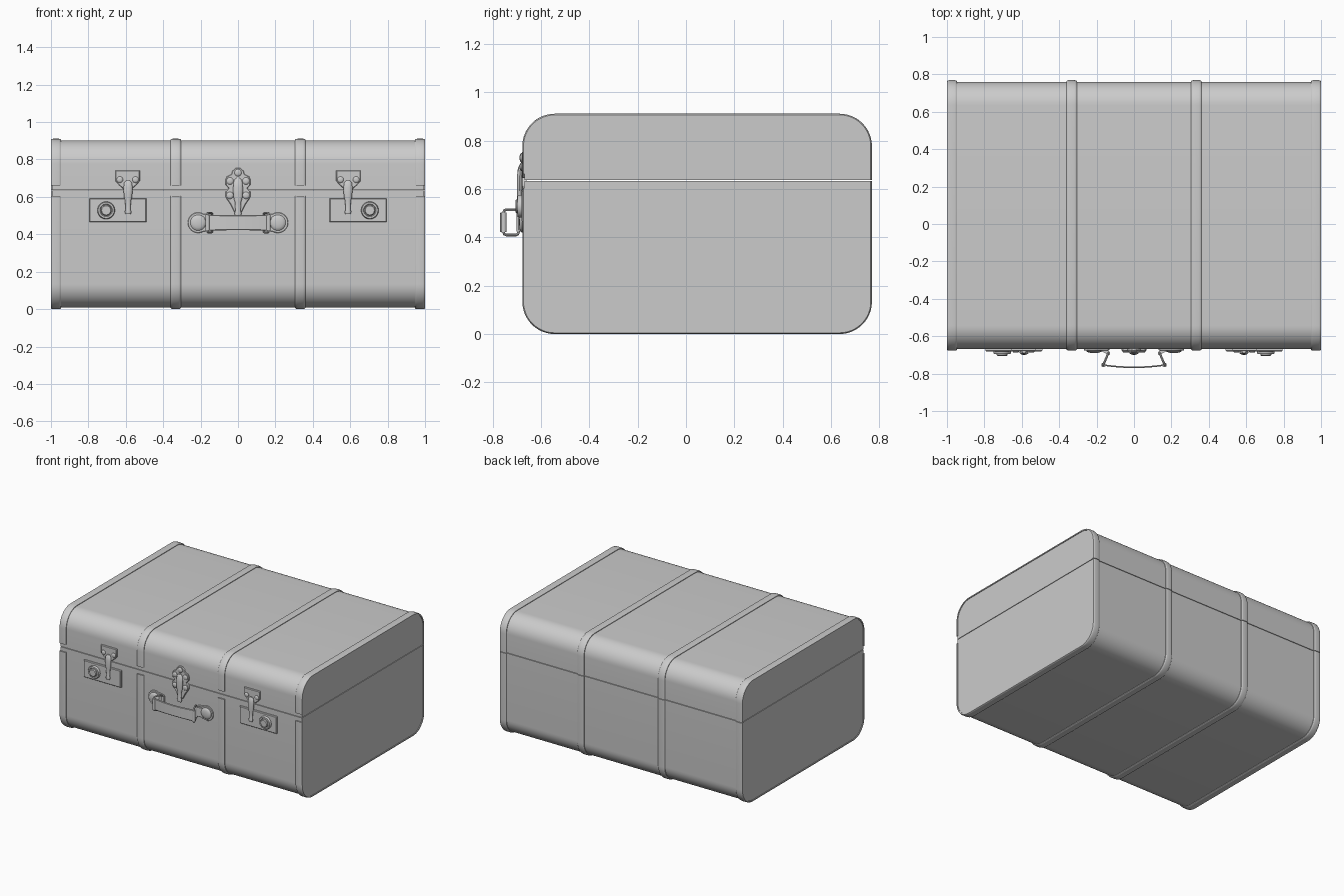
import bpy, bmesh, math
from mathutils import Vector

if "Cube" in bpy.data.objects:
    bpy.data.objects.remove(bpy.data.objects["Cube"])

Y0, Y1, Z0, Z1, R = -0.668, 0.76, 0.009, 0.902, 0.125   # body shell limits
SEAM = 0.635


def loft(name, rings, loop=False):
    """Skin closed rings of points; cap the ends unless the rings form a loop."""
    bm = bmesh.new()
    vs = [[bm.verts.new(p) for p in r] for r in rings]
    n, m = len(vs[0]), len(vs)
    for i in range(m if loop else m - 1):
        a, b = vs[i], vs[(i + 1) % m]
        for j in range(n):
            k = (j + 1) % n
            bm.faces.new((a[j], a[k], b[k], b[j]))
    if not loop:
        bm.faces.new(vs[0])
        bm.faces.new(vs[-1])
    bmesh.ops.recalc_face_normals(bm, faces=bm.faces)
    me = bpy.data.meshes.new(name)
    bm.to_mesh(me)
    bm.free()
    ob = bpy.data.objects.new(name, me)
    bpy.context.collection.objects.link(ob)
    return ob


def shell_path(lid, z_front, z_back):
    """Front-to-back path (y, z, normal y, normal z) over the lid or under the base."""
    s = 1 if lid else -1
    zc = Z1 - R if lid else Z0 + R
    pts = [(Y0, z_front, -1, 0)]
    for yc, start in ((Y0 + R, 180), (Y1 - R, 90)):
        for i in range(13):
            a = math.radians(start - 90 * i / 12)
            c, d = math.cos(a), s * math.sin(a)
            pts.append((yc + R * c, zc + R * d, c, d))
    pts.append((Y1, z_back, 1, 0))
    return pts


def plate(name, outline, y_back, y_front, chamfer=0.004):
    """Flat plate on the front with a chamfered face; outline is (x, z)."""
    n = len(outline)
    cx, cz = sum(p[0] for p in outline) / n, sum(p[1] for p in outline) / n
    w = max(abs(p[0] - cx) for p in outline)
    h = max(abs(p[1] - cz) for p in outline)
    fx, fz = 1 - chamfer / w, 1 - chamfer / h
    return loft(name, [[(x, y_back, z) for x, z in outline],
                       [(x, y_front + chamfer, z) for x, z in outline],
                       [(cx + (x - cx) * fx, y_front, cz + (z - cz) * fz) for x, z in outline]])


def lathe(name, x, z, profile, n=28):
    """Turned part facing the front; profile is (radius, y)."""
    return loft(name, [[(x + r * math.cos(2 * math.pi * i / n), y,
                         z + r * math.sin(2 * math.pi * i / n)) for i in range(n)]
                       for r, y in profile])


def rivet(name, x, z, y, r=0.017):
    lathe(name, x, z, [(r, y + 0.006), (r, y - 0.003), (r * 0.8, y - 0.007),
                       (r * 0.4, y - 0.009)], 16)


def hasp(name, x, rows):
    """Tapered swinging catch; rows are (z, y, half width, half depth)."""
    loft(name, [[(x + w * math.cos(2 * math.pi * i / 16), y + d * math.sin(2 * math.pi * i / 16), z)
                 for i in range(16)] for z, y, w, d in rows])


def tube_loop(name, corners, r):
    """Closed wire loop through corner points."""
    c = [Vector(p) for p in corners]
    path = []
    for i, p in enumerate(c):
        a, b = (c[i - 1] - p).normalized(), (c[(i + 1) % len(c)] - p).normalized()
        path += [p + a * 0.012, p + (a + b) * 0.0035, p + b * 0.012]
    normal = (c[1] - c[0]).cross(c[2] - c[1]).normalized()
    rings = []
    for i, p in enumerate(path):
        t = (path[(i + 1) % len(path)] - path[i - 1]).normalized()
        side = t.cross(normal)
        rings.append([p + r * (math.cos(k * math.pi / 4) * side + math.sin(k * math.pi / 4) * normal)
                      for k in range(8)])
    loft(name, rings, True)


# Lid and base shells, with a thin seam between
for name, lid, z in (("trunk_lid", True, SEAM + 0.002), ("trunk_base", False, SEAM - 0.002)):
    p = shell_path(lid, z, z)
    loft(name, [[(x, q[0], q[1]) for q in p] for x in (-0.995, 0.995)])

# Raised bands: interrupted at the front, meeting at the seam behind
W = 0.027
section = [(-W, -0.004), (-W, 0.004), (-W * 0.85, 0.0075), (-W * 0.55, 0.009),
           (W * 0.55, 0.009), (W * 0.85, 0.0075), (W, 0.004), (W, -0.004)]
for i, x in enumerate((-1 + W, -0.333, 0.333, 1 - W)):
    for part, lid, zf, zb in (("lid", True, 0.662, SEAM + 0.002), ("base", False, 0.604, SEAM - 0.002)):
        loft(f"{part}_band_{i + 1}", [[(x + dx, y + h * ny, z + h * nz) for dx, h in section]
                                      for y, z, ny, nz in shell_path(lid, zf, zb)])

# Side locks
for s, side in ((-1, "left"), (1, "right")):
    plate(f"lock_plate_{side}", [(s * a, b) for a, b in
          ((0.49, 0.465), (0.795, 0.465), (0.795, 0.592), (0.49, 0.592))], -0.66, -0.681)
    lathe(f"lock_button_{side}", s * 0.705, 0.528,
          [(0.047, -0.675), (0.047, -0.690), (0.043, -0.696), (0.034, -0.696), (0.031, -0.692),
           (0.029, -0.692), (0.029, -0.701), (0.024, -0.706), (0.008, -0.706)])
    plate(f"hasp_plate_{side}", [(s * a, b) for a, b in
          ((0.525, 0.742), (0.655, 0.742), (0.655, 0.685), (0.635, 0.662), (0.615, 0.645),
           (0.565, 0.645), (0.545, 0.662), (0.525, 0.685))], -0.66, -0.679)
    for k, x in enumerate((0.548, 0.632)):
        rivet(f"hasp_rivet_{side}_{k + 1}", s * x, 0.692, -0.679)
    hasp(f"hasp_{side}", s * 0.588,
         ((0.688, -0.683, 0.010, 0.006), (0.678, -0.686, 0.020, 0.009), (0.650, -0.688, 0.024, 0.011),
          (0.600, -0.688, 0.022, 0.011), (0.580, -0.688, 0.016, 0.010), (0.530, -0.689, 0.013, 0.009),
          (0.520, -0.690, 0.018, 0.010), (0.508, -0.690, 0.014, 0.008)))

# Centre latch: pointed plate, five rivets and a hasp
half = [(0.012, 0.755), (0.030, 0.738), (0.034, 0.722), (0.060, 0.708), (0.068, 0.690), (0.066, 0.665),
        (0.050, 0.646), (0.066, 0.627), (0.068, 0.605), (0.060, 0.588), (0.040, 0.560), (0.020, 0.520)]
plate("centre_latch_plate", half + [(-x, z) for x, z in reversed(half)], -0.66, -0.679)
for k, (x, z) in enumerate(((0, 0.729), (-0.043, 0.685), (0.043, 0.685), (-0.043, 0.608), (0.043, 0.608))):
    rivet(f"centre_latch_rivet_{k + 1}", x, z, -0.679, 0.019)
hasp("centre_hasp", 0,
     ((0.700, -0.682, 0.010, 0.006), (0.688, -0.686, 0.022, 0.009), (0.650, -0.688, 0.026, 0.011),
      (0.600, -0.688, 0.025, 0.011), (0.575, -0.688, 0.017, 0.010), (0.525, -0.689, 0.014, 0.009),
      (0.512, -0.690, 0.020, 0.010), (0.498, -0.690, 0.015, 0.008)))

# Handle mounts, links and end rolls
for s, side in ((-1, "left"), (1, "right")):
    arc = [(s * (0.213 + 0.055 * math.cos(math.radians(a))), 0.462 + 0.055 * math.sin(math.radians(a)))
           for a in range(-120, 121, 12)]
    plate(f"handle_mount_{side}", arc + [(s * 0.140, 0.502), (s * 0.132, 0.490),
          (s * 0.132, 0.434), (s * 0.140, 0.422)], -0.66, -0.676, 0.003)
    lathe(f"handle_boss_{side}", s * 0.213, 0.462,
          [(0.042, -0.67), (0.042, -0.679), (0.037, -0.684), (0.026, -0.688), (0.010, -0.690)])
    tube_loop(f"handle_link_{side}", ((s * 0.138, -0.692, 0.410), (s * 0.165, -0.755, 0.410),
              (s * 0.165, -0.755, 0.514), (s * 0.138, -0.692, 0.514)), 0.006)
    loft(f"link_loop_{side}", [[(s * 0.138 + 0.011 * math.cos(k * math.pi / 6),
         -0.690 + 0.011 * math.sin(k * math.pi / 6), z) for k in range(12)] for z in (0.425, 0.499)])
    loft(f"link_bracket_{side}", [[(s * x, y, z) for x, y in
         ((0.138, -0.672), (0.180, -0.672), (0.180, -0.678), (0.138, -0.698))] for z in (0.43, 0.494)])
    loft(f"handle_roll_{side}", [[(s * 0.163 + 0.012 * math.cos(k * math.pi / 6),
         -0.754 + 0.012 * math.sin(k * math.pi / 6), z) for k in range(12)] for z in (0.421, 0.503)])

# Bowed grip strap
rings = []
for i in range(21):
    t = -1 + i / 10
    y, hz = -0.770 + 0.012 * t * t, 0.040 + 0.003 * t * t
    rings.append([(0.163 * t, y + dy, 0.462 + dz) for dy, dz in
                  ((0, -hz + 0.004), (0, hz - 0.004), (0.003, hz), (0.008, hz), (0.008, -hz), (0.003, -hz))])
loft("handle_grip", rings)

# Smooth shading with crisp edges
for ob in bpy.context.scene.objects:
    ob.select_set(True)
    bpy.context.view_layer.objects.active = ob
bpy.ops.object.shade_smooth_by_angle(angle=math.radians(35))
